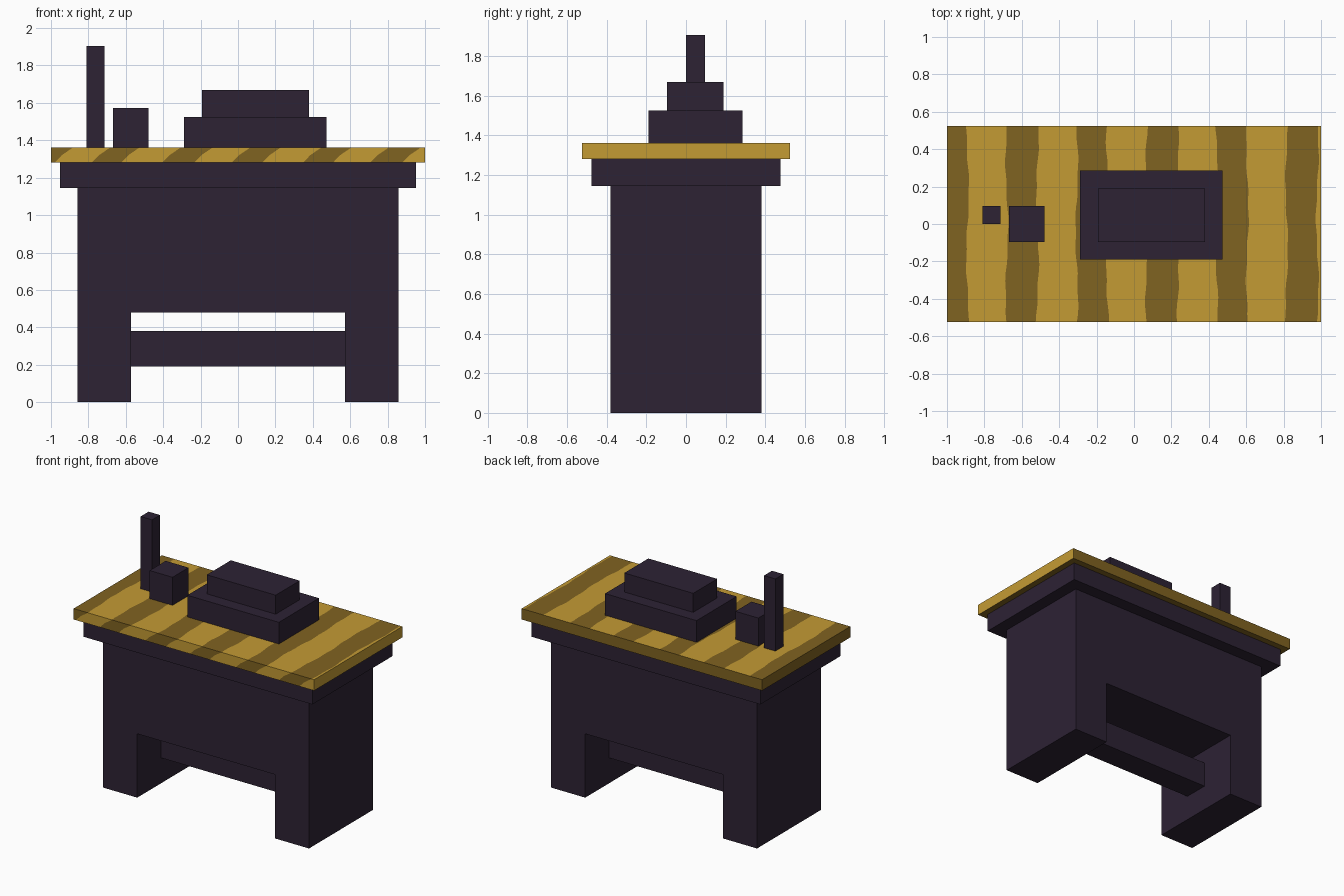
import bpy, bmesh, math

old = bpy.data.objects.get("Cube")
if old:
    bpy.data.objects.remove(old, do_unlink=True)


def material(name, rgb):
    m = bpy.data.materials.new(name)
    m.use_nodes = True
    color = (*rgb, 1)
    m.diffuse_color = color
    bsdf = next(n for n in m.node_tree.nodes if n.type == 'BSDF_PRINCIPLED')
    bsdf.inputs["Base Color"].default_value = color
    bsdf.inputs["Roughness"].default_value = 0.9
    return m


PURPLE = material("dark purple", (0.026, 0.016, 0.034))
GOLD = material("gold", (0.552, 0.328, 0.034))
BROWN = material("dark gold", (0.216, 0.125, 0.015))


def finish(name, bm, mats):
    bmesh.ops.recalc_face_normals(bm, faces=bm.faces)
    mesh = bpy.data.meshes.new(name)
    bm.to_mesh(mesh)
    bm.free()
    for m in mats:
        mesh.materials.append(m)
    obj = bpy.data.objects.new(name, mesh)
    bpy.context.collection.objects.link(obj)
    return obj


def prism(name, profile, y0, y1):
    """Extrude an x-z outline from y0 to y1."""
    bm = bmesh.new()
    face = bm.faces.new([bm.verts.new((x, y0, z)) for x, z in profile])
    moved = bmesh.ops.extrude_face_region(bm, geom=[face])["geom"]
    verts = [g for g in moved if isinstance(g, bmesh.types.BMVert)]
    bmesh.ops.translate(bm, verts=verts, vec=(0, y1 - y0, 0))
    return finish(name, bm, [PURPLE])


def box(name, x0, x1, y0, y1, z0, z1):
    return prism(name, [(x0, z0), (x1, z0), (x1, z1), (x0, z1)], y0, y1)


# Body with two legs as one arch outline, mirrored across x
half = [(0.572, 0.48), (0.572, 0), (0.857, 0), (0.857, 1.145)]
prism("body_and_legs", half + [(-x, z) for x, z in reversed(half)], -0.38, 0.38)
box("cross_bar", -0.572, 0.572, -0.095, 0.095, 0.19, 0.38)
box("under_top_slab", -0.952, 0.952, -0.476, 0.476, 1.145, 1.28)

# Items standing on the top
TOP, BASE = 1.362, 1.28
box("lower_block", -0.288, 0.473, -0.19, 0.286, TOP, 1.525)
box("upper_block", -0.193, 0.38, -0.095, 0.19, 1.525, 1.668)
box("small_box", -0.668, -0.478, -0.095, 0.095, TOP, 1.573)
box("post", -0.81, -0.715, 0, 0.095, TOP, 1.905)


# Striped tabletop: wavy bands across the top, slanting down the front edge
def tabletop():
    depth, steps, period = 0.524, 24, 0.374
    edges = sorted([-0.89 + period * k for k in range(6)] +
                   [-0.68 + period * k for k in range(5)])
    rows = [(depth - 2 * depth * i / steps, TOP, 0) for i in range(steps + 1)]
    rows += [(-depth, (TOP + BASE) / 2, 0.06), (-depth, BASE, 0.1)]
    bm = bmesh.new()
    grid = []
    for y, z, slant in rows:
        xs = [-1]
        for k, e in enumerate(edges):
            wave = 0.007 * math.sin(9 * y + 1.7 * k) + 0.003 * math.sin(31 * y + k)
            xs.append(min(e + wave - slant, 0.995))
        grid.append([bm.verts.new((x, y, z)) for x in xs + [1]])
    for a, b in zip(grid, grid[1:]):
        for k in range(len(a) - 1):
            f = bm.faces.new((a[k], a[k + 1], b[k + 1], b[k]))
            f.material_index = (k + 1) % 2
    # Close the back, ends and underside
    left = bm.verts.new((-1, depth, BASE))
    right = bm.verts.new((1, depth, BASE))
    bm.faces.new(grid[0] + [right, left]).material_index = 1
    bm.faces.new(grid[-1] + [right, left]).material_index = 1
    bm.faces.new([r[0] for r in grid] + [left]).material_index = 1
    bm.faces.new([r[-1] for r in grid] + [right]).material_index = 0
    finish("tabletop", bm, [GOLD, BROWN])


tabletop()
